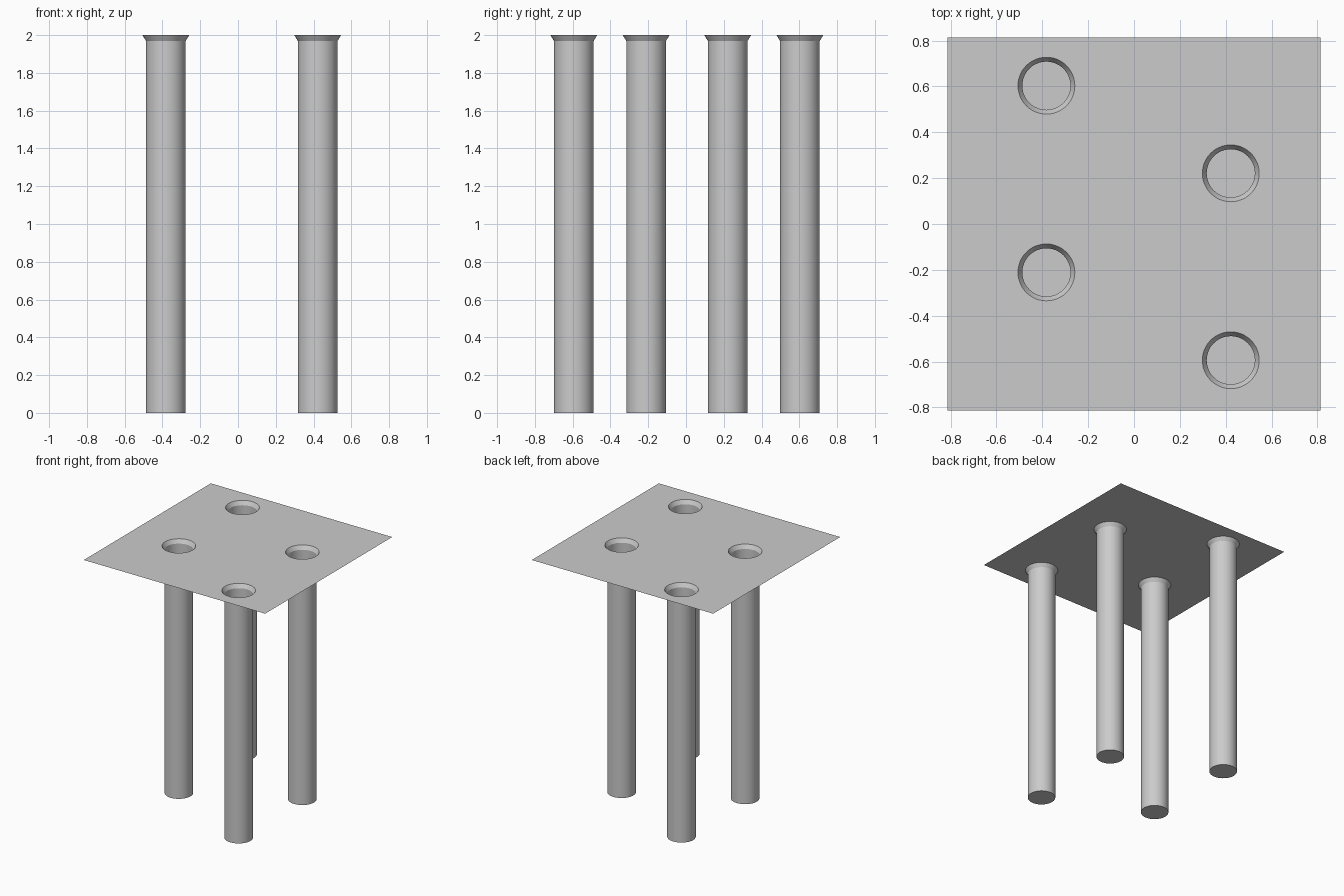
import bpy, bmesh
from math import cos, sin, tau

if "Cube" in bpy.data.objects:
    bpy.data.objects.remove(bpy.data.objects["Cube"])

HALF, TOP, SEGS = 0.8126, 2.0, 48
# (radius, height) from the flared lip down to the closed floor
PROFILE = [(0.124, TOP), (0.105, TOP - 0.031), (0.105, 0.0)]
WELLS = [(-0.382, 0.603), (0.422, 0.221), (-0.382, -0.211), (0.422, -0.594)]

bm = bmesh.new()


def loop(points):
    """Closed ring of vertices and edges."""
    verts = [bm.verts.new(p) for p in points]
    edges = [bm.edges.new((verts[i - 1], verts[i])) for i in range(len(verts))]
    return verts, edges


# Outer border of the top sheet
_, border = loop([(-HALF, -HALF, TOP), (HALF, -HALF, TOP),
                  (HALF, HALF, TOP), (-HALF, HALF, TOP)])
sheet_edges = list(border)

# Tube wells: flared lip, straight wall, closed floor
for cx, cy in WELLS:
    rings = []
    for r, z in PROFILE:
        verts, edges = loop([(cx + r * cos(tau * i / SEGS),
                              cy + r * sin(tau * i / SEGS), z) for i in range(SEGS)])
        rings.append(verts)
        if z == TOP:
            sheet_edges += edges
    for up, low in zip(rings, rings[1:]):
        for i in range(SEGS):
            bm.faces.new((up[i - 1], up[i], low[i], low[i - 1]))
    bm.faces.new(rings[-1])

# Top sheet, filled around the well openings
filled = bmesh.ops.triangle_fill(bm, edges=sheet_edges, use_beauty=True)
sheet = [f for f in filled["geom"] if isinstance(f, bmesh.types.BMFace)]
for f in sheet:
    f.normal_update()
    if f.normal.z < 0:
        f.normal_flip()
bmesh.ops.dissolve_degenerate(bm, dist=1e-6, edges=bm.edges)

mesh = bpy.data.meshes.new("plate_with_tube_wells")
bm.to_mesh(mesh)
bm.free()
plate = bpy.data.objects.new("plate_with_tube_wells", mesh)
bpy.context.collection.objects.link(plate)
bpy.context.view_layer.objects.active = plate
plate.select_set(True)
bpy.ops.object.shade_smooth_by_angle(angle=0.5)
